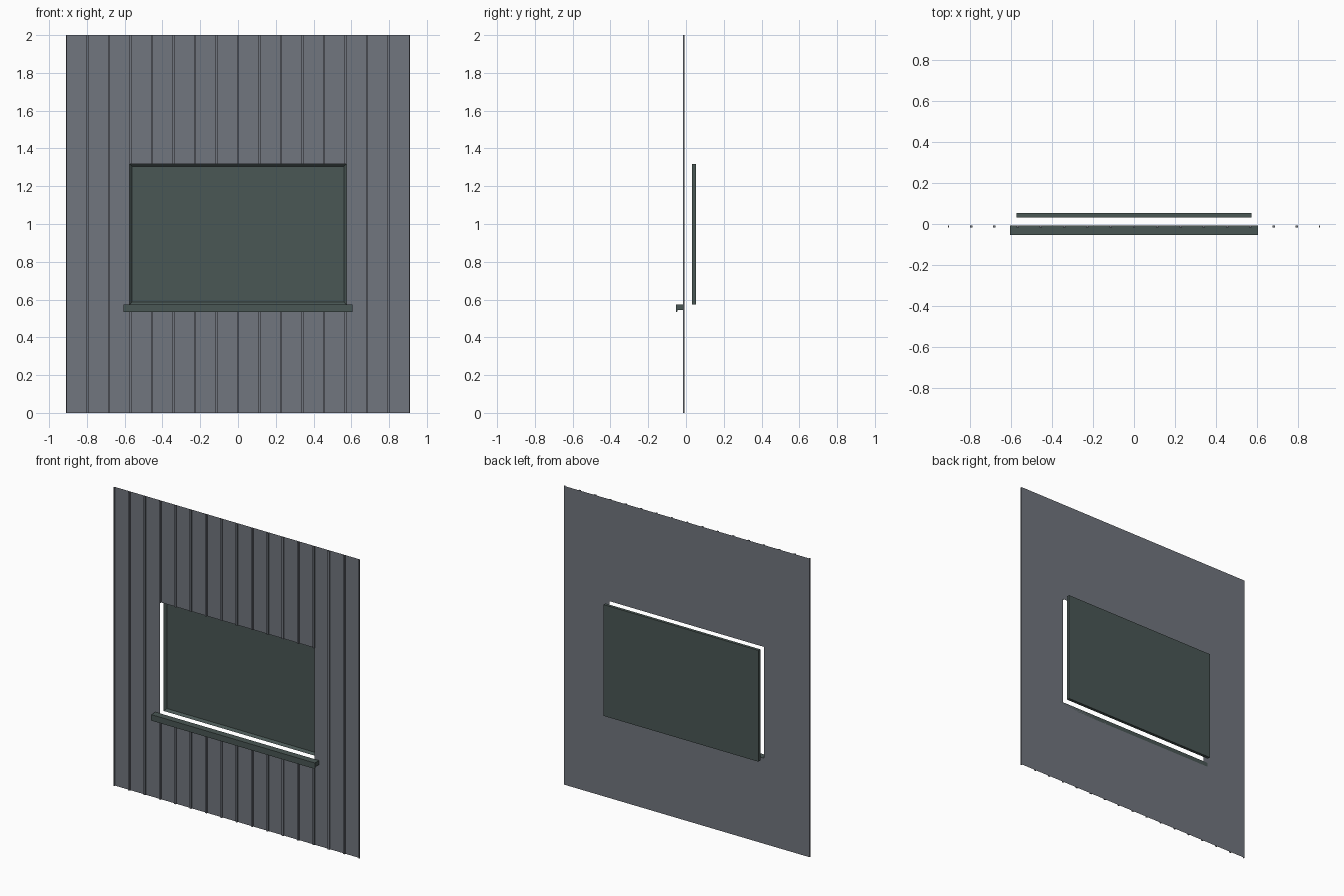
import bpy, bmesh

cube = bpy.data.objects.get("Cube")
if cube:
    bpy.data.objects.remove(cube, do_unlink=True)


def material(name, colour):
    m = bpy.data.materials.new(name)
    m.use_nodes = True
    m.diffuse_color = (*colour, 1)
    m.node_tree.nodes["Principled BSDF"].inputs["Base Color"].default_value = (*colour, 1)
    return m


GREY = material("slate grey cladding", (0.165, 0.180, 0.210))
GREEN = material("dark green paint", (0.068, 0.095, 0.090))


def finish(name, bm, mat):
    mesh = bpy.data.meshes.new(name)
    bm.to_mesh(mesh)
    bm.free()
    mesh.materials.append(mat)
    obj = bpy.data.objects.new(name, mesh)
    bpy.context.collection.objects.link(obj)
    return obj


def box(bm, x0, x1, y0, y1, z0, z1):
    verts = bmesh.ops.create_cube(bm, size=1)["verts"]
    for v in verts:
        v.co.x = x1 if v.co.x > 0 else x0
        v.co.y = y1 if v.co.y > 0 else y0
        v.co.z = z1 if v.co.z > 0 else z0


HALF, TOP = 0.91, 2.0                     # wall size
WIN, SILL_Z, HEAD_Z = 0.574, 0.573, 1.318  # window opening
WALL_Y, RIB_Y = -0.008, -0.017
BACK = 0.053

# Wall sheet: a three by three grid without its middle cell
bm = bmesh.new()
xs, zs = (-HALF, -WIN, WIN, HALF), (0, SILL_Z, HEAD_Z, TOP)
grid = [[bm.verts.new((x, WALL_Y, z)) for z in zs] for x in xs]
for i in range(3):
    for j in range(3):
        if (i, j) != (1, 1):
            bm.faces.new((grid[i][j], grid[i + 1][j], grid[i + 1][j + 1], grid[i][j + 1]))
finish("wall_sheet", bm, GREY)

# Vertical ribs, interrupted by the window opening
bm = bmesh.new()
COUNT, RIB = 16, 0.006
for k in range(COUNT + 1):
    x = -HALF + 2 * HALF * k / COUNT
    x0, x1 = max(x - RIB, -HALF), min(x + RIB, HALF)
    spans = ((0, SILL_Z - 0.02), (HEAD_Z, TOP)) if abs(x) < WIN else ((0, TOP),)
    for z0, z1 in spans:
        box(bm, x0, x1, RIB_Y, WALL_Y, z0, z1)
finish("wall_ribs", bm, GREY)

# Window panel with a recessed front, set behind the wall
bm = bmesh.new()
box(bm, -WIN, WIN, BACK - 0.02, BACK, SILL_Z, HEAD_Z)
bm.normal_update()
front = [f for f in bm.faces if f.normal.y < -0.9]
bmesh.ops.inset_region(bm, faces=front, thickness=0.02)
bmesh.ops.translate(bm, verts=front[0].verts, vec=(0, 0.015, 0))
finish("window_panel", bm, GREEN)

# Sill with a drip lip, extruded along x
bm = bmesh.new()
SILL = 0.606
profile = ((-BACK, 0.573), (-BACK, 0.533), (-0.048, 0.533),
           (-0.044, 0.545), (WALL_Y, 0.545), (WALL_Y, 0.573))
face = bm.faces.new([bm.verts.new((-SILL, y, z)) for y, z in profile])
new = bmesh.ops.extrude_face_region(bm, geom=[face])["geom"]
bmesh.ops.translate(bm, vec=(2 * SILL, 0, 0),
                    verts=[g for g in new if isinstance(g, bmesh.types.BMVert)])
bmesh.ops.recalc_face_normals(bm, faces=bm.faces)
finish("window_sill", bm, GREEN)
